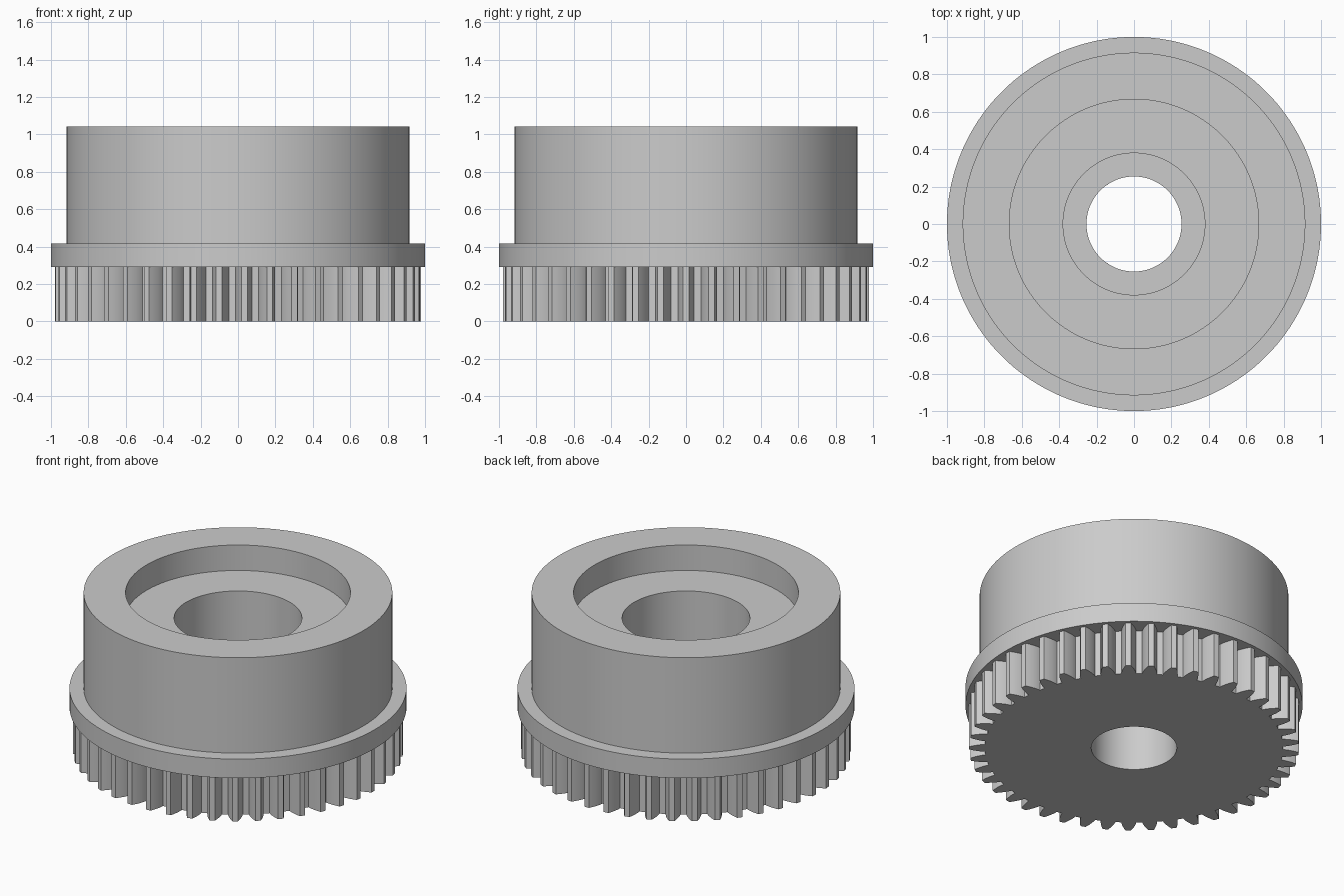
import bpy, bmesh
from math import pi, tan, cos, sin, acos, radians
from mathutils import Matrix

cube = bpy.data.objects.get("Cube")
if cube:
    bpy.data.objects.remove(cube)

grey = bpy.data.materials.new("plain grey")
grey.use_nodes = True
grey.diffuse_color = (0.6, 0.6, 0.6, 1)
grey.node_tree.nodes["Principled BSDF"].inputs["Base Color"].default_value = (0.6, 0.6, 0.6, 1)

TEETH = 45
UNIT = 1 / 24            # one gear module
BORE = 0.254
GEAR_TOP = 7 * UNIT
FLANGE_TOP = 10 * UNIT
HUB_TOP = 25 * UNIT


def finish(bm, name):
    """Turn a bmesh into a smooth shaded object with sharp edges kept."""
    mesh = bpy.data.meshes.new(name)
    bm.to_mesh(mesh)
    bm.free()
    mesh.materials.append(grey)
    obj = bpy.data.objects.new(name, mesh)
    bpy.context.collection.objects.link(obj)
    bpy.ops.object.select_all(action='DESELECT')
    obj.select_set(True)
    bpy.context.view_layer.objects.active = obj
    bpy.ops.object.shade_smooth_by_angle(angle=radians(25))


# Flanged hub: one lathed profile with stepped bore and bearing recess
profile = [(BORE, 0), (BORE, FLANGE_TOP), (0.379, FLANGE_TOP), (0.379, 0.875),
           (0.667, 0.875), (0.667, HUB_TOP), (0.916, HUB_TOP), (0.916, FLANGE_TOP),
           (1, FLANGE_TOP), (1, GEAR_TOP), (0.87, GEAR_TOP)]
bm = bmesh.new()
verts = [bm.verts.new((r, 0, z)) for r, z in profile]
edges = [bm.edges.new(pair) for pair in zip(verts, verts[1:])]
bmesh.ops.spin(bm, geom=verts + edges, cent=(0, 0, 0), axis=(0, 0, 1),
               angle=2 * pi, steps=TEETH * 4, use_merge=True)
bmesh.ops.remove_doubles(bm, verts=bm.verts, dist=1e-5)
bmesh.ops.recalc_face_normals(bm, faces=bm.faces)
# The lathed shell is open below, so check the outward side on the rim
rim = max(bm.faces, key=lambda f: f.calc_center_median().xy.length)
if rim.normal.dot(rim.calc_center_median()) < 0:
    bmesh.ops.reverse_faces(bm, faces=bm.faces)
finish(bm, "flanged_hub")

# Gear ring: involute tooth outline
pitch_r = TEETH / 2 * UNIT
base_r = pitch_r * cos(radians(20))
root_r, tip_r = pitch_r - 1.25 * UNIT, pitch_r + UNIT


def involute(a):
    return tan(a) - a


def half_width(r):
    return pi / (2 * TEETH) + involute(radians(20)) - involute(acos(base_r / r))


STEPS = 6
radii = [root_r + (tip_r - root_r) * i / STEPS for i in range(STEPS + 1)]
tooth = [(r, -half_width(r)) for r in radii]
tooth += [(r, -a) for r, a in reversed(tooth)]
outline = [(r, a + 2 * pi * k / TEETH) for k in range(TEETH) for r, a in tooth]

bm = bmesh.new()


def ring(points, z):
    return [bm.verts.new((r * cos(a), r * sin(a), z)) for r, a in points]


def bridge(lower, upper):
    for i in range(len(lower)):
        bm.faces.new((lower[i - 1], lower[i], upper[i], upper[i - 1]))


bottom = ring(outline, 0)
bridge(bottom, ring(outline, GEAR_TOP))                  # tooth walls
root = ring([(0.87, a) for r, a in outline], 0)
bridge(root, bottom)                                    # underside of the teeth
bridge(ring([(BORE, a) for r, a in outline], 0), root)  # underside around the bore
finish(bm, "gear_teeth")
